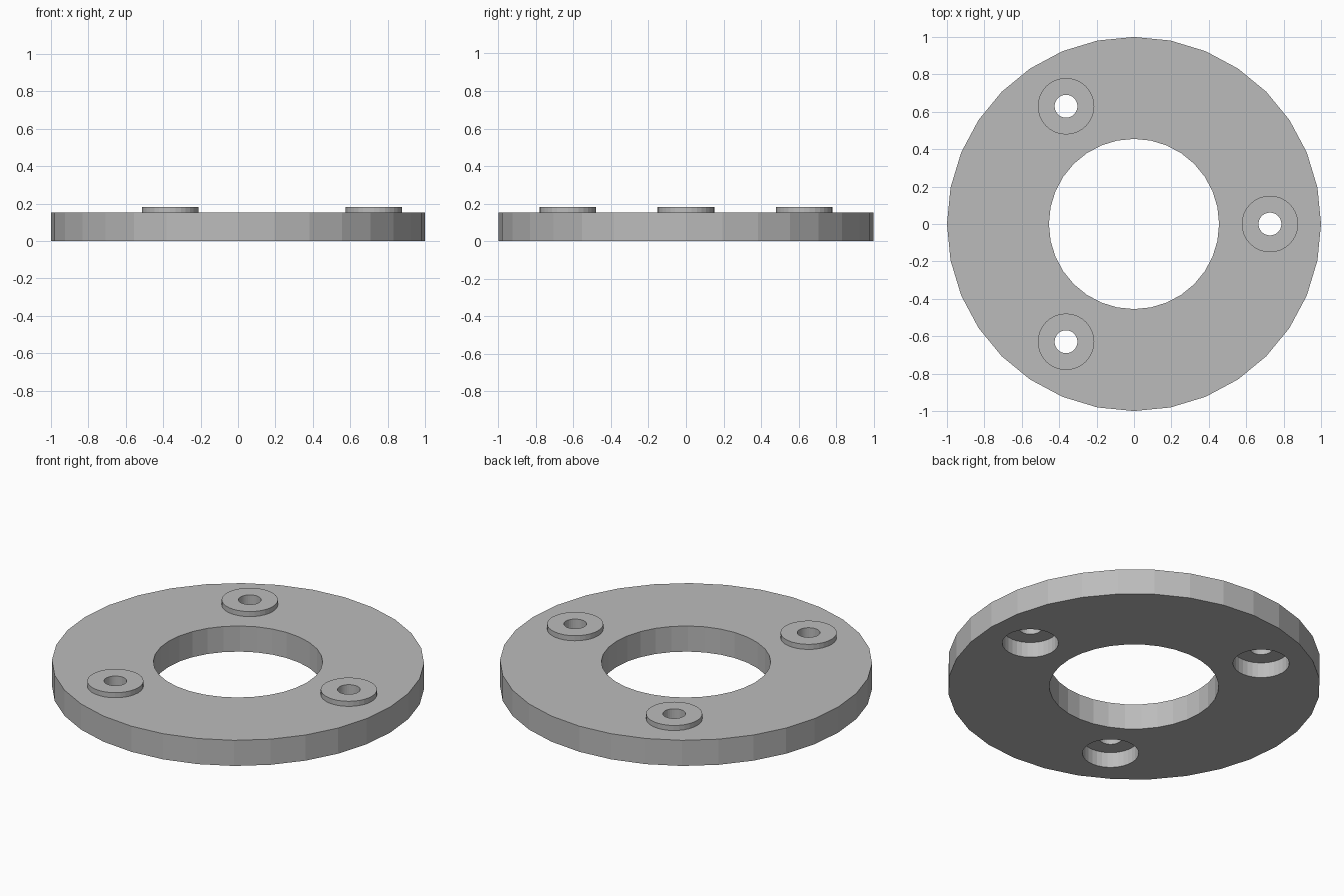
import bpy
from math import radians, sin, cos

cube = bpy.data.objects.get("Cube")
if cube:
    bpy.data.objects.remove(cube, do_unlink=True)

SEGMENTS = 32
THICKNESS = 0.152     # main plate
BOSS_TOP = 0.182      # top of the raised bosses
POCKET_DEPTH = 0.091  # counterbores in the underside
BOLT_RADIUS = 0.727   # circle on which the bosses sit
BOSS_RADIUS = 0.151

grey = bpy.data.materials.new("plain grey")
grey.use_nodes = True
grey.diffuse_color = (0.5, 0.5, 0.5, 1)
grey.node_tree.nodes["Principled BSDF"].inputs["Base Color"].default_value = (0.5, 0.5, 0.5, 1)


def cylinder(name, radius, bottom, top, x=0, y=0):
    bpy.ops.mesh.primitive_cylinder_add(
        vertices=SEGMENTS, radius=radius, depth=top - bottom,
        location=(x, y, (bottom + top) / 2))
    obj = bpy.context.object
    obj.name = name
    obj.data.materials.append(grey)
    return obj


def combine(body, tool, operation):
    """Apply a boolean to the body and discard the tool."""
    tool.hide_render = True
    mod = body.modifiers.new(operation.lower(), "BOOLEAN")
    mod.operation = operation
    mod.solver = "EXACT"
    mod.object = tool
    bpy.context.view_layer.objects.active = body
    bpy.ops.object.modifier_apply(modifier=mod.name)
    bpy.data.objects.remove(tool, do_unlink=True)


# Ring plate with its central bore
plate = cylinder("ring_plate", 1, 0, THICKNESS)
combine(plate, cylinder("centre_bore", 0.455, -0.1, 0.3), "DIFFERENCE")

# Three raised bosses, each with a pocket below and a through hole
for angle in (0, 120, 240):
    x = BOLT_RADIUS * cos(radians(angle))
    y = BOLT_RADIUS * sin(radians(angle))
    combine(plate, cylinder("boss", BOSS_RADIUS, 0.12, BOSS_TOP, x, y), "UNION")
    combine(plate, cylinder("pocket", BOSS_RADIUS, -0.1, POCKET_DEPTH, x, y), "DIFFERENCE")
    combine(plate, cylinder("bolt_hole", 0.061, -0.1, 0.3, x, y), "DIFFERENCE")
